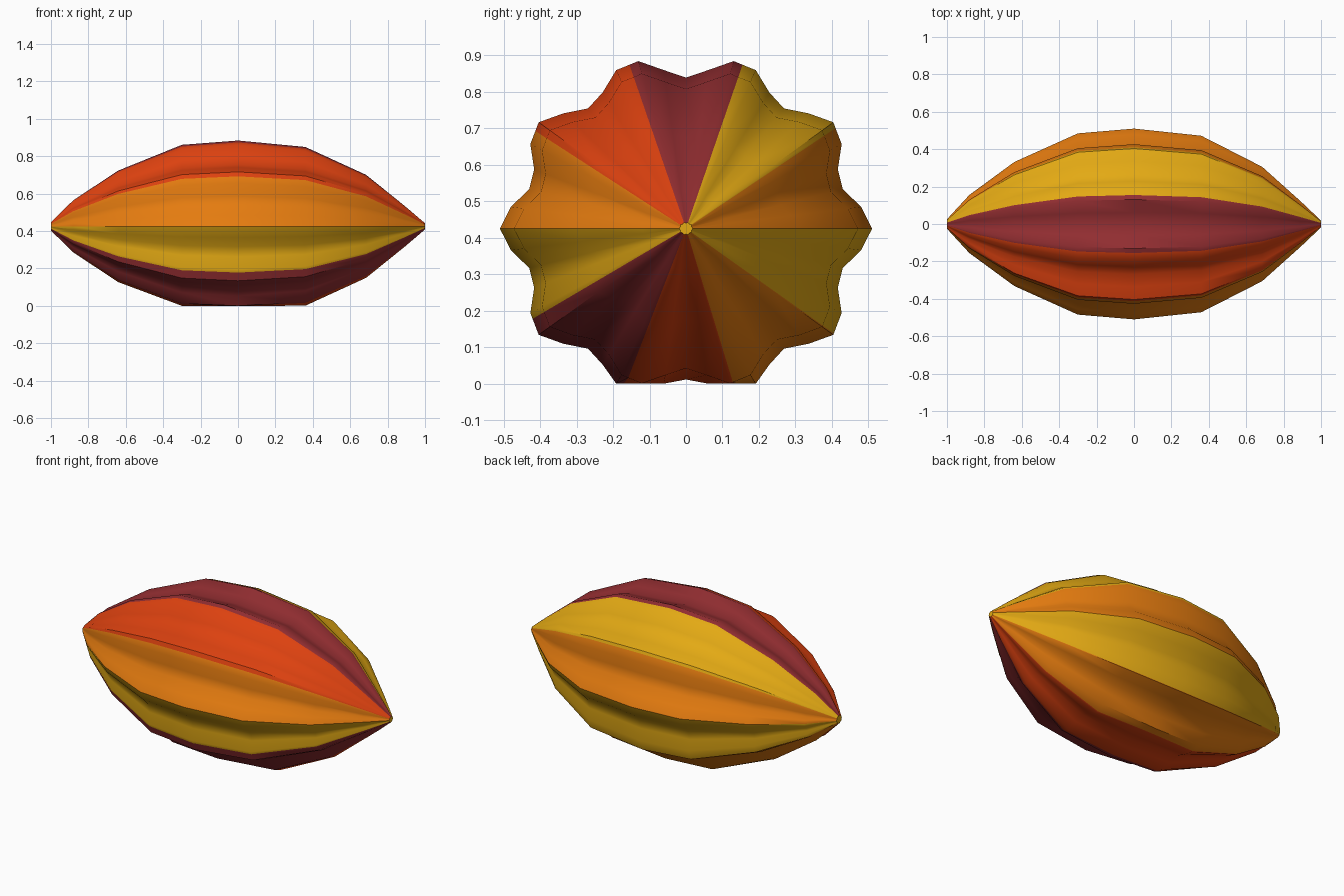
import bpy, bmesh, math

if "Cube" in bpy.data.objects:
    bpy.data.objects.remove(bpy.data.objects["Cube"])

def material(name, rgb):
    m = bpy.data.materials.new(name)
    m.diffuse_color = (*rgb, 1)
    m.use_nodes = True
    m.node_tree.nodes["Principled BSDF"].inputs["Base Color"].default_value = m.diffuse_color
    return m

mats = [material("golden_yellow", (0.77, 0.40, 0.007)),
        material("orange", (0.78, 0.20, 0.005)),
        material("orange_red", (0.73, 0.054, 0.005)),
        material("maroon", (0.29, 0.027, 0.031))]
YELLOW, ORANGE, RED, MAROON = range(4)

# Colour segments: end angle (degrees from +y towards +z) and colour
segments = [(35.5, ORANGE), (72, YELLOW), (108, MAROON), (145.5, RED), (180, ORANGE),
            (212, YELLOW), (250, MAROON), (286, RED), (323, ORANGE), (360, YELLOW)]

CENTRE_Z, STEP, FLATTEN = 0.425, 7.5, 0.94

# Long-axis profile: x position and scale of the cross-section
profile = [(-1, 0.05), (-0.88, 0.305), (-0.64, 0.65), (-0.30, 0.95), (0, 1.0),
           (0.36, 0.925), (0.685, 0.60), (0.89, 0.24), (1, 0.036)]

def lobe_point(deg):
    """Point on the ten-lobed cross-section."""
    a = math.radians(deg)
    r = 0.475 + 0.035 * math.cos(10 * a)
    return r * math.cos(a), FLATTEN * r * math.sin(a)

def ring_point(deg, scale):
    """Point on the 48-sided outline, resting flat on the ground."""
    lo = math.floor(deg / STEP) * STEP
    t = (deg - lo) / STEP
    p = [max(v[1] * scale, -CENTRE_Z) for v in (lobe_point(lo), lobe_point(lo + STEP))]
    q = [v[0] * scale for v in (lobe_point(lo), lobe_point(lo + STEP))]
    return q[0] + (q[1] - q[0]) * t, CENTRE_Z + p[0] + (p[1] - p[0]) * t

angles = sorted({i * STEP for i in range(48)} | {float(e) for e, c in segments if e < 360})
n = len(angles)

# Lobed body
bm = bmesh.new()
rings = [[bm.verts.new((x, *ring_point(a, s))) for a in angles] for x, s in profile]
for r0, r1 in zip(rings, rings[1:]):
    for j in range(n):
        k = (j + 1) % n
        f = bm.faces.new((r0[j], r0[k], r1[k], r1[j]))
        mid = (angles[j] + (angles[k] or 360)) / 2
        f.material_index = next(c for end, c in segments if mid < end)
        f.smooth = True

# End caps
for ring in (rings[0], rings[-1]):
    bm.faces.new(ring).material_index = YELLOW
bmesh.ops.recalc_face_normals(bm, faces=bm.faces)

mesh = bpy.data.meshes.new("lobed_body")
bm.to_mesh(mesh)
bm.free()
for m in mats:
    mesh.materials.append(m)
body = bpy.data.objects.new("lobed_body", mesh)
bpy.context.collection.objects.link(body)
bpy.context.view_layer.objects.active = body
body.select_set(True)
bpy.ops.object.shade_smooth_by_angle(angle=math.radians(40))
